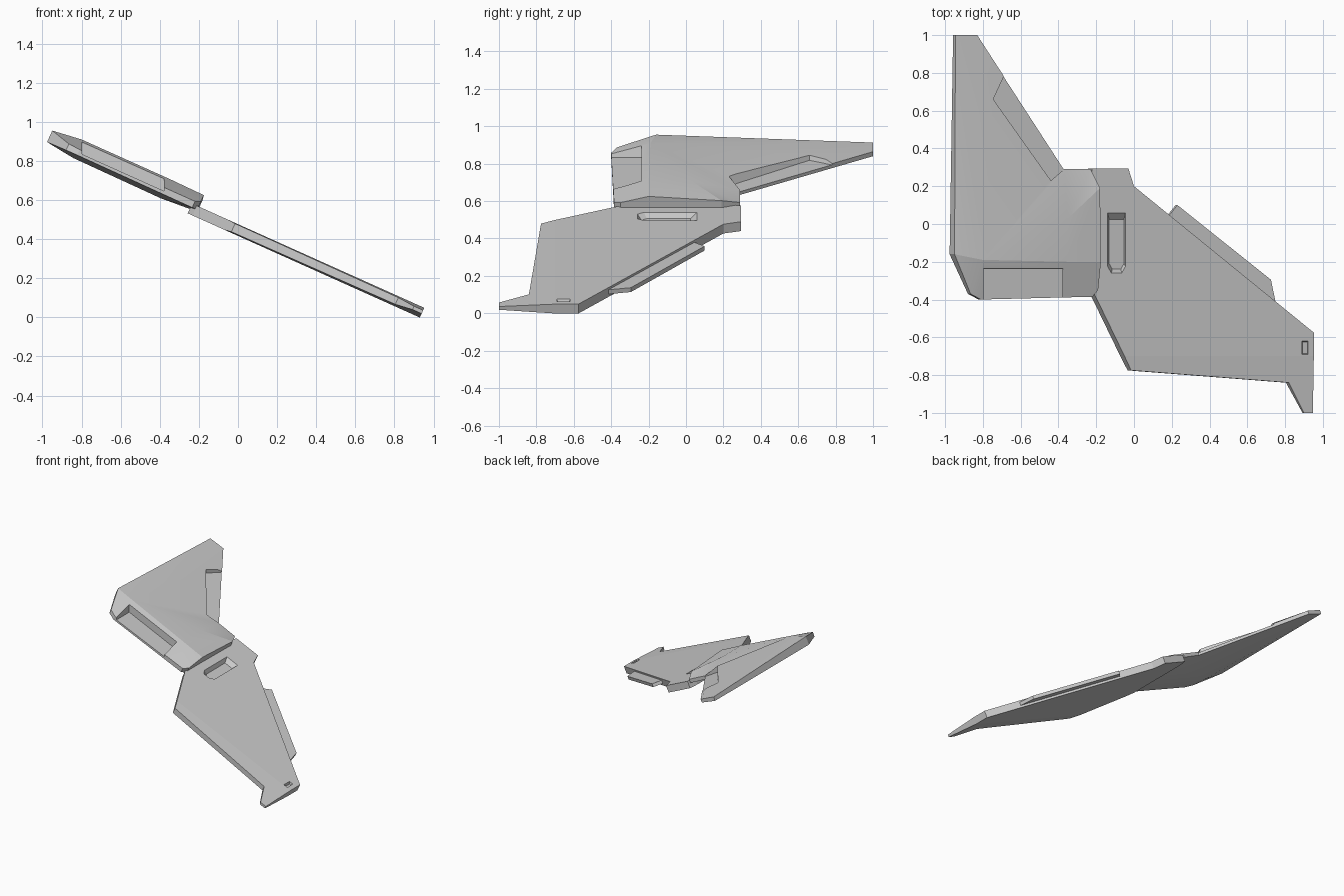
import bpy, bmesh, math

if "Cube" in bpy.data.objects:
    bpy.data.objects.remove(bpy.data.objects["Cube"])

SLOPE = 0.449


def plane(x):
    """Height of the tilted reference plane shared by every part."""
    return 0.4766 - SLOPE * x


def solid(name, ring, caps=None, inner=()):
    """Closed shell from (x, y, top offset, bottom offset) points; inner points are ridges."""
    bm = bmesh.new()
    pts = list(ring) + list(inner)
    top, bot = [], []
    for x, y, ot, ob in pts:
        xb = x - 0.374 * (ot - ob)
        top.append(bm.verts.new((x, y, plane(x) + ot)))
        bot.append(bm.verts.new((xb, y, plane(xb) + ob)))
    n = len(ring)
    for cap in caps or [range(n)]:
        bm.faces.new([top[i] for i in cap])
        bm.faces.new([bot[i] for i in reversed(cap)])
    for i in range(n):
        j = (i + 1) % n
        bm.faces.new((top[j], top[i], bot[i], bot[j]))
    bmesh.ops.recalc_face_normals(bm, faces=bm.faces)
    me = bpy.data.meshes.new(name)
    bm.to_mesh(me)
    bm.free()
    ob = bpy.data.objects.new(name, me)
    bpy.context.collection.objects.link(ob)
    return ob


def carve(target, outline, floor, taper=1.0, height=0.2):
    """Cut a pocket; the outline is narrowed by taper toward its floor."""
    cutter = solid("pocket_cutter", [(x, y, height, floor) for x, y in outline])
    n = len(outline)
    cx = sum(p[0] for p in outline) / n
    cy = sum(p[1] for p in outline) / n
    for i, (x, y) in enumerate(outline):
        xb, yb = cx + (x - cx) * taper, cy + (y - cy) * taper
        cutter.data.vertices[2 * i].co = (x, y, plane(x) + height)
        cutter.data.vertices[2 * i + 1].co = (xb, yb, plane(xb) + floor)
    mod = target.modifiers.new("pocket", 'BOOLEAN')
    mod.object, mod.operation, mod.solver = cutter, 'DIFFERENCE', 'EXACT'
    bpy.context.view_layer.update()
    dg = bpy.context.evaluated_depsgraph_get()
    me = bpy.data.meshes.new_from_object(target.evaluated_get(dg))
    target.modifiers.clear()
    target.data = me
    bpy.data.objects.remove(cutter)


# Thin lower wing plate, tapering toward its front edge
plate_xy = [(-0.22, 0.295), (-0.03, 0.295), (0.0, 0.20), (0.952, -0.575), (0.952, -0.70),
            (0.947, -1.0), (0.90, -1.0), (0.82, -0.84), (-0.015, -0.775), (-0.05, -0.70),
            (-0.21, -0.37), (-0.235, -0.30), (-0.235, 0.22)]
plate = []
for x, y in plate_xy:
    f = max(0.0, (-0.70 - y) / 0.30)
    plate.append((x, y, -0.015 * f, -0.06 + 0.024 * f))
wing_plate = solid("lower_wing_plate", plate,
                   [(0, 1, 2, 3, 4, 9, 10, 11, 12), (4, 5, 6, 7, 8, 9)])
carve(wing_plate, [(-0.14, 0.06), (-0.045, 0.06), (-0.045, -0.225), (-0.065, -0.26),
                   (-0.12, -0.26), (-0.14, -0.225)], -0.03, 0.82, 0.0005)
carve(wing_plate, [(0.89, -0.62), (0.92, -0.62), (0.92, -0.69), (0.89, -0.69)], -0.02, 0.9, 0.001)

# Slim flap on the rear edge of the plate
solid("lower_wing_flap", [(x, y, -0.014, -0.042) for x, y in
      [(0.15, 0.02), (0.19, 0.05), (0.23, 0.10), (0.725, -0.295), (0.75, -0.415), (0.68, -0.42)]])

# Thick upper wing: a faceted shell with raised ridge points
ring = [(-0.945, 1.0, 0.012, -0.022), (-0.83, 1.0, 0.015, -0.014), (-0.37, 0.29, 0.014, -0.014),
        (-0.23, 0.29, 0.012, -0.02), (-0.18, 0.19, 0.045, -0.025), (-0.175, -0.20, 0.07, -0.03),
        (-0.19, -0.35, 0.03, -0.02), (-0.22, -0.385, 0.018, -0.02), (-0.81, -0.40, 0.018, -0.016),
        (-0.865, -0.37, 0.022, -0.016), (-0.95, -0.16, 0.052, -0.018)]
ridge = [(-0.80, -0.19, 0.074, -0.04), (-0.35, -0.20, 0.074, -0.045), (-0.35, 0.03, 0.074, -0.045)]
faces = [(0, 1, 11), (1, 2, 13, 11), (2, 3, 13), (3, 4, 13), (4, 5, 12, 13), (5, 6, 12),
         (6, 7, 12), (11, 13, 12), (7, 8, 11, 12), (8, 9, 11), (9, 10, 11), (10, 0, 11)]
upper = solid("upper_wing", ring, faces, ridge)
# Open front pocket and rear control surface step
carve(upper, [(-0.80, -0.60), (-0.375, -0.60), (-0.375, -0.235), (-0.80, -0.235)], 0.0, 0.985)
carve(upper, [(-0.69, 0.78), (-0.745, 0.66), (-0.44, 0.23), (-0.37, 0.29), (-0.30, 0.40),
              (-0.60, 0.85)], 0.007)

# Crease only at real edges
bpy.ops.object.select_all(action='DESELECT')
upper.select_set(True)
bpy.context.view_layer.objects.active = upper
bpy.ops.object.shade_smooth_by_angle(angle=math.radians(9))
